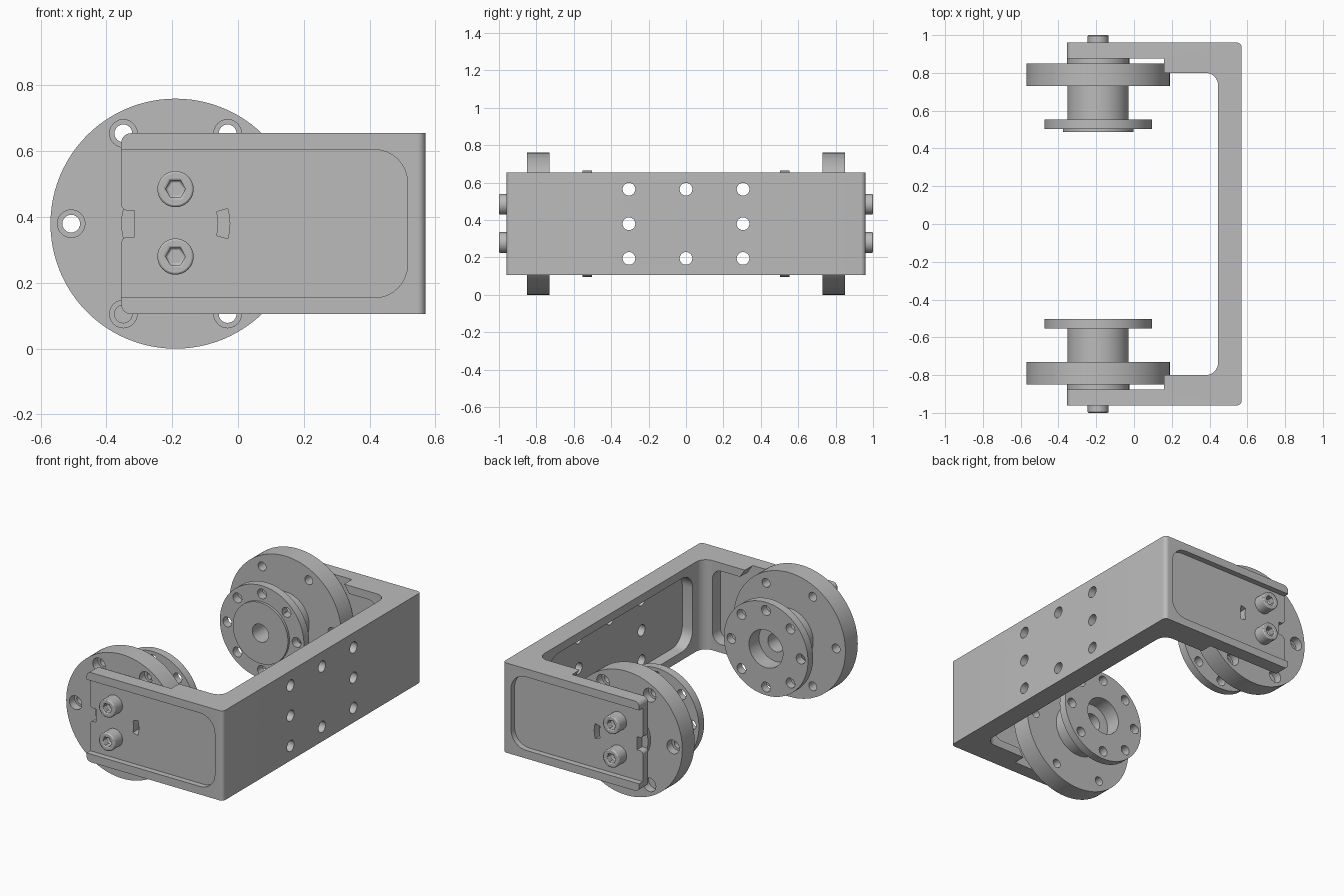
import bpy, bmesh
from math import sin, cos, pi, radians
from mathutils import Vector

if "Cube" in bpy.data.objects:
    bpy.data.objects.remove(bpy.data.objects["Cube"])

metal = bpy.data.materials.new("grey_metal")
metal.use_nodes = True
GREY = (0.5, 0.5, 0.5, 1)
metal.diffuse_color = GREY
metal.node_tree.nodes["Principled BSDF"].inputs["Base Color"].default_value = GREY

CX, CZ = -0.19, 0.38       # wheel axis
Z0, Z1 = 0.105, 0.655      # bracket height
P0, P1 = 0.155, 0.605      # pocket height

PLANES = {"xz": lambda a, b, d: (a, d, b),
          "xy": lambda a, b, d: (a, b, d),
          "yz": lambda a, b, d: (d, a, b)}


def finish(name, bm):
    bmesh.ops.recalc_face_normals(bm, faces=bm.faces)
    mesh = bpy.data.meshes.new(name)
    bm.to_mesh(mesh)
    bm.free()
    mesh.materials.append(metal)
    obj = bpy.data.objects.new(name, mesh)
    bpy.context.collection.objects.link(obj)
    return obj


def prism(name, pts, plane, d0, d1):
    """Extrude a flat outline from depth d0 to d1."""
    bm = bmesh.new()
    place = PLANES[plane]
    face = bm.faces.new([bm.verts.new(place(a, b, d0)) for a, b in pts])
    ext = bmesh.ops.extrude_face_region(bm, geom=[face])["geom"]
    move = Vector(place(0, 0, d1 - d0))
    for v in ext:
        if isinstance(v, bmesh.types.BMVert):
            v.co += move
    return finish(name, bm)


def rounded(corners, steps=8):
    """Outline with right-angled corners (a, b, radius) turned into arcs."""
    out = []
    for i, (a, b, r) in enumerate(corners):
        p = Vector((a, b))
        if r == 0:
            out.append(p)
            continue
        u = (Vector(corners[i - 1][:2]) - p).normalized()
        v = (Vector(corners[(i + 1) % len(corners)][:2]) - p).normalized()
        for k in range(steps + 1):
            t = k / steps * pi / 2
            out.append(p + r * (u + v) - r * (u * sin(t) + v * cos(t)))
    return out


def box(a0, a1, b0, b1, left, right):
    return rounded([(a0, b0, left), (a1, b0, right), (a1, b1, right), (a0, b1, left)])


def circle(a, b, r, n=32):
    return [(a + r * cos(2 * pi * k / n), b + r * sin(2 * pi * k / n)) for k in range(n)]


def lathe(name, profile, x, z, n=96):
    """Revolve a closed (radius, y) profile about an axis along y."""
    bm = bmesh.new()
    rings = [[bm.verts.new((x + r * cos(2 * pi * k / n), y, z + r * sin(2 * pi * k / n)))
              for k in range(n)] for r, y in profile]
    for a, b in zip(rings, rings[1:] + rings[:1]):
        for k in range(n):
            m = (k + 1) % n
            bm.faces.new((a[k], a[m], b[m], b[k]))
    return finish(name, bm)


def boolean(obj, cutter, operation="DIFFERENCE"):
    mod = obj.modifiers.new("cut", "BOOLEAN")
    mod.operation, mod.solver, mod.object = operation, "EXACT", cutter
    deps = bpy.context.evaluated_depsgraph_get()
    mesh = bpy.data.meshes.new_from_object(obj.evaluated_get(deps))
    obj.modifiers.clear()
    obj.data = mesh
    bpy.data.objects.remove(cutter)


def smooth(obj):
    bpy.ops.object.select_all(action="DESELECT")
    obj.select_set(True)
    bpy.context.view_layer.objects.active = obj
    bpy.ops.object.shade_smooth_by_angle(angle=radians(30))


# U-shaped bracket, trimmed to its side outline with rounded, notched arm ends
bracket = prism("bracket", rounded([
    (-0.5, -0.96, 0), (0.57, -0.96, 0.025), (0.57, 0.96, 0.025), (-0.5, 0.96, 0),
    (-0.5, 0.8, 0), (0.445, 0.8, 0.065), (0.445, -0.8, 0.065), (-0.5, -0.8, 0)]),
    "xy", -0.2, 0.9)
outline = rounded([
    (-0.355, Z0, 0.03), (0.7, Z0, 0), (0.7, Z1, 0), (-0.355, Z1, 0.03),
    (-0.355, 0.42, 0.02), (-0.315, 0.42, 0), (-0.315, 0.34, 0), (-0.355, 0.34, 0.02)])
boolean(bracket, prism("trim", outline, "xz", -1.2, 1.2), "INTERSECT")

# Curved slot through each arm
angles = [-0.28 + 0.07 * k for k in range(9)]
slot = [(CX + 0.165 * cos(t), CZ + 0.165 * sin(t)) for t in angles]
slot += [(CX + 0.13 * cos(t), CZ + 0.13 * sin(t)) for t in reversed(angles)]

for s in (-1, 1):
    # Wheel clearance, inner pocket, outer recess and slot of the arm
    boolean(bracket, prism("clearance", circle(CX, CZ, 0.445, 96), "xz", s * 0.6, s * 0.875))
    boolean(bracket, prism("pocket", box(-0.1, 0.38, P0, P1, 0, 0.06), "xz", s * 0.6, s * 0.875))
    boolean(bracket, prism("recess", box(-0.6, 0.515, P0, P1, 0, 0.1), "xz", s * 0.925, s * 1.1))
    boolean(bracket, prism("slot", slot, "xz", s * 0.8, s * 1.1))

# Pocket and mounting holes in the cross web
boolean(bracket, prism("web_pocket", box(-0.7, 0.7, P0, P1, 0.1, 0.1), "yz", 0.3, 0.515))
for y in (-0.305, 0, 0.305):
    for z in (0.195, CZ, 0.565):
        if y or z != CZ:
            boolean(bracket, prism("hole", circle(y, z, 0.034, 24), "yz", 0.4, 0.7))
smooth(bracket)

for s, side in ((-1, "front"), (1, "back")):
    # Stepped hub: wide disc, neck and small flange
    profile = [(0.055, 0.875), (0.165, 0.875), (0.165, 0.85), (0.38, 0.85), (0.38, 0.73),
               (0.162, 0.73), (0.162, 0.553), (0.285, 0.553), (0.285, 0.503)]
    if s > 0:   # raised boss
        profile += [(0.187, 0.503), (0.187, 0.488), (0.055, 0.488)]
    else:       # counterbore
        profile += [(0.115, 0.503), (0.115, 0.6), (0.055, 0.6)]
    hub = lathe(side + "_hub", [(r, s * y) for r, y in profile], CX, CZ)
    for k in range(6):
        t = k * pi / 3
        x, z = CX + 0.317 * cos(t), CZ + 0.317 * sin(t)
        boolean(hub, prism("hole", circle(x, z, 0.027, 24), "xz", s * 0.7, s * 0.9))
        boolean(hub, prism("bore", circle(x, z, 0.042, 24), "xz", s * 0.8, s * 0.9))
    for k in range(8):
        t = k * pi / 4
        x, z = CX + 0.235 * cos(t), CZ + 0.235 * sin(t)
        boolean(hub, prism("hole", circle(x, z, 0.03, 24), "xz", s * 0.45, s * 0.6))
    smooth(hub)

    # Socket head bolts
    for z, level in ((0.28, "lower"), (0.485, "upper")):
        bolt = prism(f"{side}_{level}_bolt", circle(CX, z, 0.055), "xz", s * 0.91, s)
        boolean(bolt, prism("socket", circle(CX, z, 0.03, 6), "xz", s * 0.955, s * 1.1))
        bevel = bolt.modifiers.new("soft_edge", "BEVEL")
        bevel.width, bevel.segments = 0.006, 2
        bevel.limit_method, bevel.angle_limit = "ANGLE", radians(70)
        smooth(bolt)
